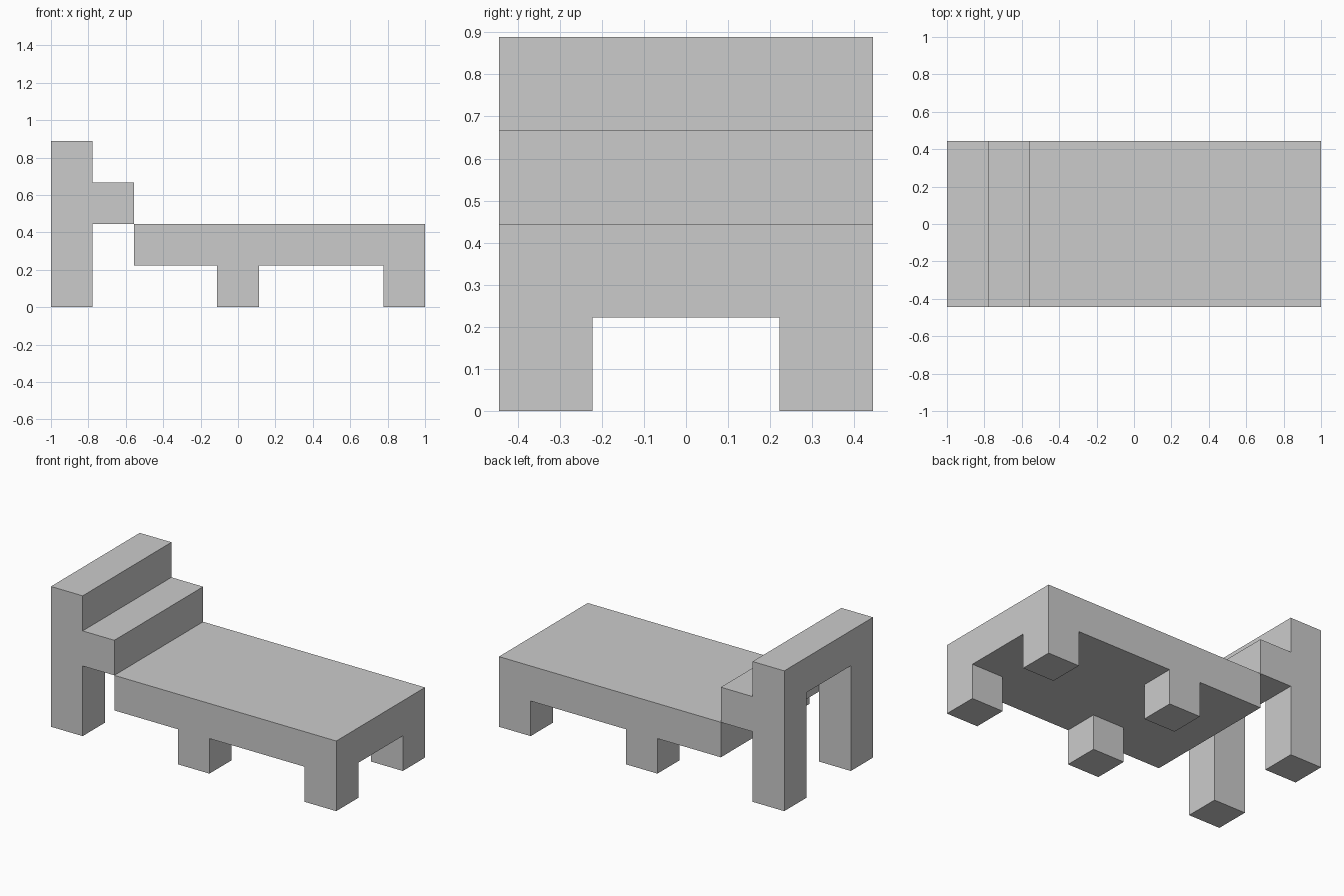
import bpy, bmesh

if "Cube" in bpy.data.objects:
    bpy.data.objects.remove(bpy.data.objects["Cube"])

U = 2 / 9      # module: every dimension is a multiple of this
HALF = 2 * U   # half the bed width


def prism(name, profile, axis, start, end):
    """Extrude a closed 2D profile: axis 'X' uses (y, z), axis 'Y' uses (x, z)."""
    bm = bmesh.new()
    place = (lambda a, b: (start, a, b)) if axis == 'X' else (lambda a, b: (a, start, b))
    face = bm.faces.new([bm.verts.new(place(a, b)) for a, b in profile])
    ext = bmesh.ops.extrude_face_region(bm, geom=[face])
    verts = [g for g in ext['geom'] if isinstance(g, bmesh.types.BMVert)]
    d = end - start
    bmesh.ops.translate(bm, verts=verts, vec=(d, 0, 0) if axis == 'X' else (0, d, 0))
    bmesh.ops.recalc_face_normals(bm, faces=bm.faces)
    mesh = bpy.data.meshes.new(name)
    bm.to_mesh(mesh)
    bm.free()
    obj = bpy.data.objects.new(name, mesh)
    bpy.context.collection.objects.link(obj)
    return obj


def box(name, x0, x1, y0, y1, z0, z1):
    return prism(name, [(x0, z0), (x1, z0), (x1, z1), (x0, z1)], 'Y', y0, y1)


# headboard: tall arch with two legs
arch = [(-HALF, 0), (-U, 0), (-U, 3 * U), (U, 3 * U),
        (U, 0), (HALF, 0), (HALF, 4 * U), (-HALF, 4 * U)]
prism("headboard", arch, 'X', -1, -1 + U)

# pillow ledge in front of the headboard
box("pillow", -1 + U, -1 + 2 * U, -HALF, HALF, 2 * U, 3 * U)

# mattress slab
box("mattress", -1 + 2 * U, 1, -HALF, HALF, U, 2 * U)

# middle and foot legs, on both sides
for label, x in (("middle", -U / 2), ("foot", 1 - U)):
    for side, y in (("front", -HALF), ("back", U)):
        box(f"{label}_leg_{side}", x, x + U, y, y + U, 0, U)
